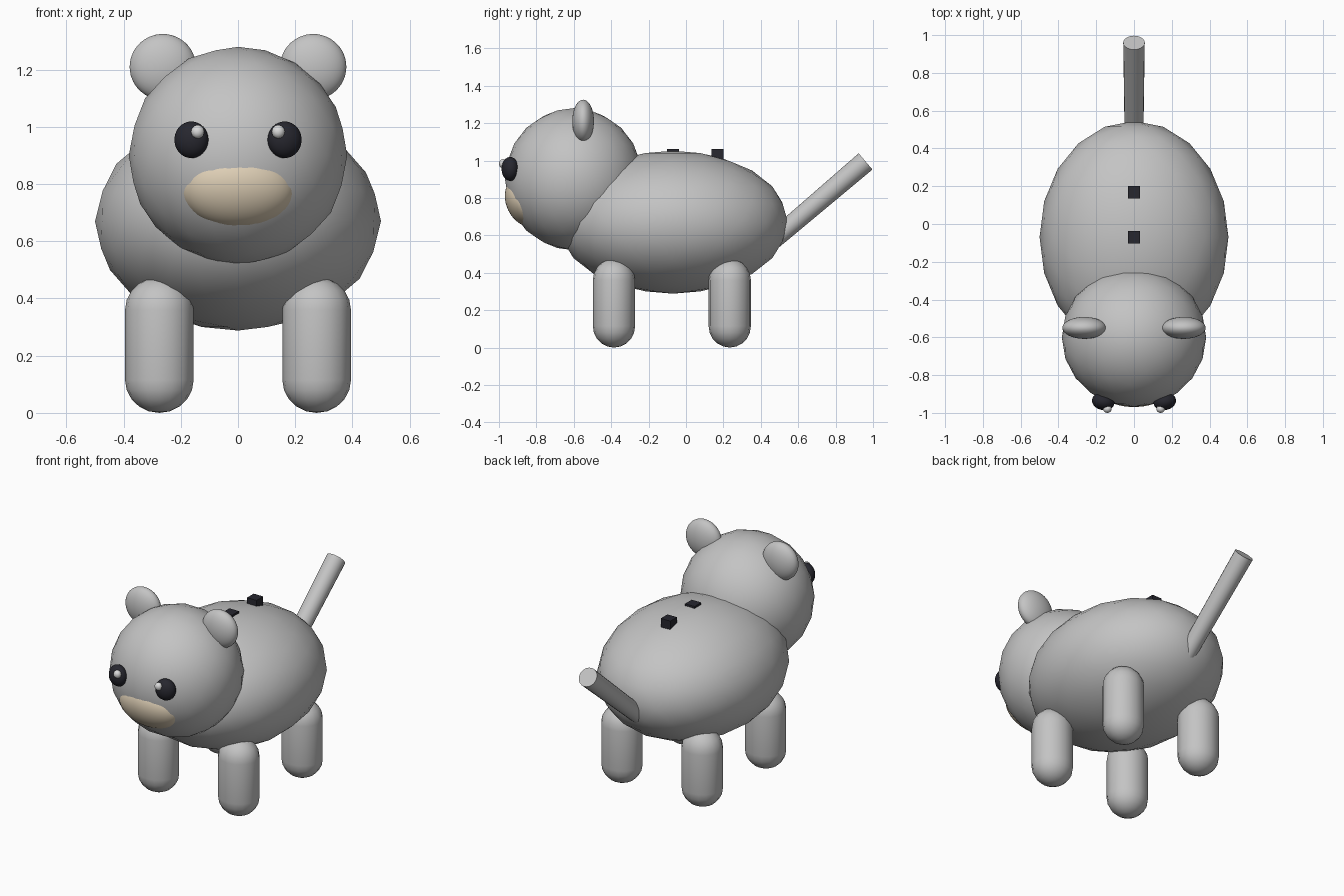
import bpy, bmesh, math
from mathutils import Vector, Matrix

if "Cube" in bpy.data.objects:
    bpy.data.objects.remove(bpy.data.objects["Cube"])


def material(name, rgb):
    m = bpy.data.materials.new(name)
    m.diffuse_color = (*rgb, 1)
    m.use_nodes = True
    m.node_tree.nodes["Principled BSDF"].inputs["Base Color"].default_value = m.diffuse_color
    return m


GREY = material("soft grey", (0.55, 0.55, 0.55))
DARK = material("near black", (0.02, 0.02, 0.028))
BEIGE = material("beige", (0.74, 0.63, 0.47))
PALE = material("pale highlight", (0.7, 0.7, 0.7))


def finish(name, bm, mat, smooth=True):
    bmesh.ops.recalc_face_normals(bm, faces=bm.faces)
    me = bpy.data.meshes.new(name)
    bm.to_mesh(me)
    bm.free()
    me.materials.append(mat)
    ob = bpy.data.objects.new(name, me)
    bpy.context.collection.objects.link(ob)
    if smooth:
        bpy.ops.object.select_all(action='DESELECT')
        ob.select_set(True)
        bpy.context.view_layer.objects.active = ob
        bpy.ops.object.shade_smooth_by_angle(angle=math.radians(40))
    return ob


def ellipsoid(name, centre, radii, mat, level=3, rot=Matrix.Identity(4)):
    bm = bmesh.new()
    bmesh.ops.create_icosphere(bm, subdivisions=level, radius=1)
    bm.transform(Matrix.Translation(centre) @ rot @ Matrix.Diagonal((*radii, 1)))
    return finish(name, bm, mat)


def capsule(name, x, y, rx, ry, height, mat):
    # sphere with its upper half lifted to form a straight middle
    bm = bmesh.new()
    bmesh.ops.create_uvsphere(bm, u_segments=16, v_segments=10, radius=1)
    mid = [e for e in bm.edges if all(abs(v.co.z) < 1e-4 for v in e.verts)]
    bmesh.ops.split_edges(bm, edges=mid)
    upper = {v for f in bm.faces if f.calc_center_median().z > 0 for v in f.verts}
    cap = 0.115
    for v in bm.verts:
        lift = height - cap if v in upper else cap
        v.co = (x + v.co.x * rx, y + v.co.y * ry, lift + v.co.z * cap)
    bmesh.ops.bridge_loops(bm, edges=[e for e in bm.edges if e.is_boundary])
    return finish(name, bm, mat)


# Body and head
ellipsoid("body", (0, -0.07, 0.67), (0.5, 0.615, 0.382), GREY)
HEAD = Vector((0, -0.6, 0.9))
ellipsoid("head", HEAD, (0.382, 0.368, 0.38), GREY)

# Muzzle patch, tilted to follow the lower front of the head
tilt = math.radians(25)
normal = Vector((0, -math.cos(tilt), -math.sin(tilt)))
ellipsoid("muzzle", HEAD + normal * 0.282, (0.2, 0.106, 0.142), BEIGE, 4,
          Matrix.Rotation(tilt, 4, 'X'))

# Ears, eyes, highlights and legs, on both sides
for side, s in (("left", -1), ("right", 1)):
    ellipsoid(f"{side}_ear", (s * 0.263, -0.55, 1.21), (0.116, 0.058, 0.115), GREY, 4)
    ellipsoid(f"{side}_eye", (s * 0.163, -0.94, 0.955), (0.06, 0.045, 0.064), DARK, 4,
              Matrix.Rotation(s * math.radians(12), 4, 'Z'))
    ellipsoid(f"{side}_eye_highlight", (s * 0.141, -0.979, 0.983),
              (0.023, 0.021, 0.024), PALE)
    for end, y in (("front", -0.385), ("back", 0.234)):
        capsule(f"{end}_{side}_leg", s * 0.275, y, 0.12, 0.113, 0.475, GREY)

# Tail, slightly wider at the tip
base, tip = Vector((0, 0.42, 0.535)), Vector((0, 0.96, 0.995))
axis = tip - base
bm = bmesh.new()
bmesh.ops.create_cone(bm, cap_ends=True, segments=20, radius1=0.049, radius2=0.057,
                      depth=axis.length)
bm.transform(Matrix.Translation((base + tip) / 2)
             @ axis.to_track_quat('Z', 'Y').to_matrix().to_4x4())
finish("tail", bm, GREY)

# Small blocks along the back
for i, y in enumerate((-0.07, 0.168)):
    bm = bmesh.new()
    bmesh.ops.create_cube(bm, size=0.065)
    bm.transform(Matrix.Translation((0, y, 1.028)))
    finish(f"back_block_{i + 1}", bm, DARK, smooth=False)
